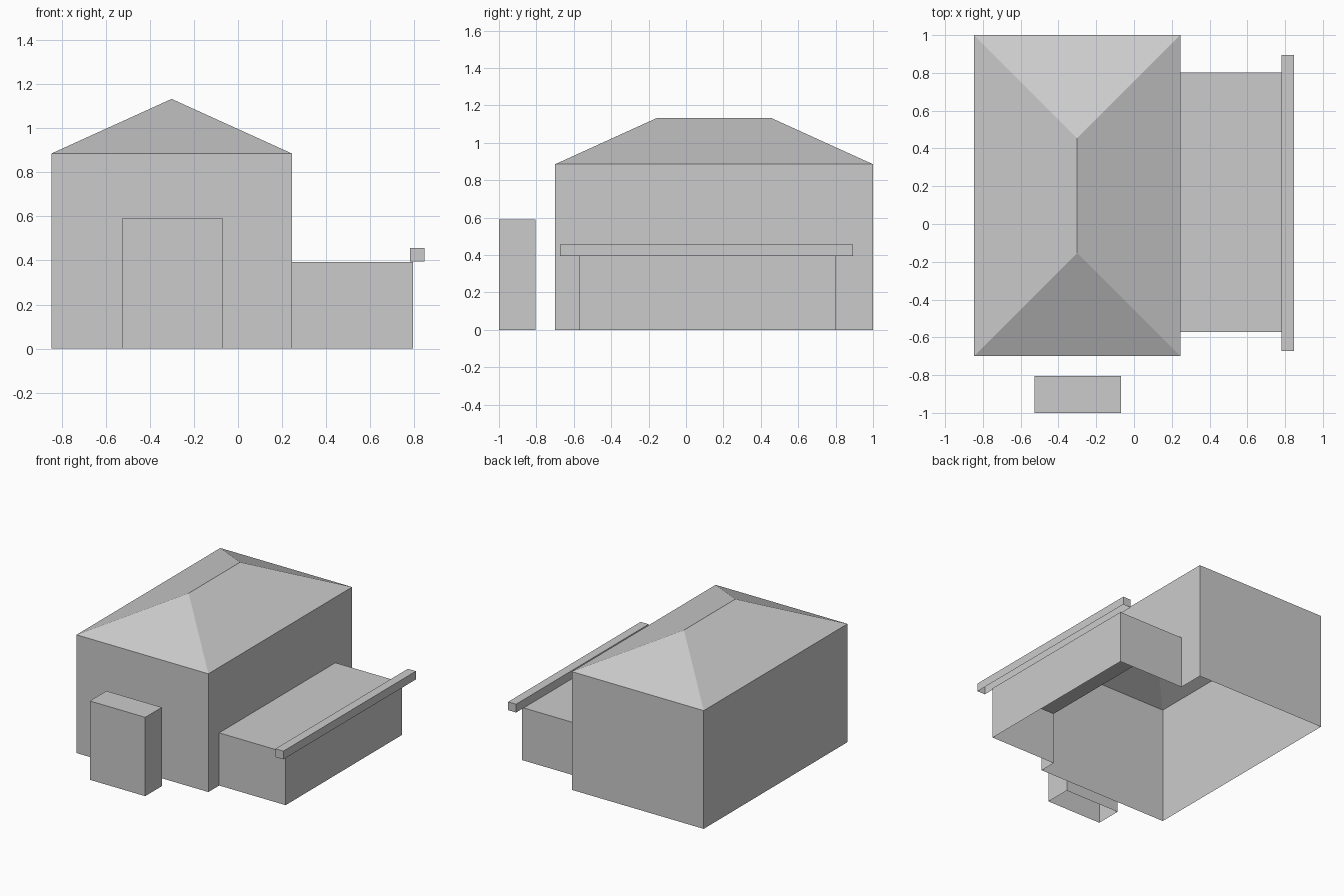
import bpy
import bmesh
from mathutils import Vector

if "Cube" in bpy.data.objects:
    bpy.data.objects.remove(bpy.data.objects["Cube"], do_unlink=True)

grey = bpy.data.materials.new("plain_grey")
grey.use_nodes = True
colour = (0.6, 0.6, 0.6, 1)
grey.diffuse_color = colour
grey.node_tree.nodes["Principled BSDF"].inputs["Base Color"].default_value = colour


def finish(name, bm):
    mesh = bpy.data.meshes.new(name)
    bm.to_mesh(mesh)
    bm.free()
    mesh.materials.append(grey)
    obj = bpy.data.objects.new(name, mesh)
    bpy.context.collection.objects.link(obj)
    return obj


def open_box(name, lo, hi, open_sides):
    """Thin-walled box between two corners, without the faces that point to open_sides."""
    bm = bmesh.new()
    bmesh.ops.create_cube(bm, size=1)
    bm.normal_update()
    gone = [f for f in bm.faces
            if any(f.normal.dot(Vector(d)) > 0.9 for d in open_sides)]
    bmesh.ops.delete(bm, geom=gone, context='FACES')
    for v in bm.verts:
        v.co = [lo[i] + (v.co[i] + 0.5) * (hi[i] - lo[i]) for i in range(3)]
    return finish(name, bm)


def sheet(name, polygons):
    bm = bmesh.new()
    for points in polygons:
        bm.faces.new([bm.verts.new(p) for p in points])
    bmesh.ops.remove_doubles(bm, verts=bm.verts, dist=0.0001)
    return finish(name, bm)


DOWN, UP, POS_X, NEG_X = (0, 0, -1), (0, 0, 1), (1, 0, 0), (-1, 0, 0)

# Main dimensions
x0, x1, y0, y1 = -0.847, 0.245, -0.7, 1.0
eave, ridge = 0.885, 1.133
wing_y0, wing_y1, wing_top = -0.572, 0.802, 0.394

# House walls, with the side wall cut away where the wing opens into it
open_box("house_walls", (x0, y0, 0), (x1, y1, eave), [DOWN, UP, POS_X])
side = [(y0, 0), (wing_y0, 0), (wing_y0, wing_top), (wing_y1, wing_top),
        (wing_y1, 0), (y1, 0), (y1, eave), (y0, eave)]
sheet("house_side_wall", [[(x1, y, z) for y, z in side]])

# Hipped roof
half = (x1 - x0) / 2
front_end = (x0 + half, y0 + half, ridge)
back_end = (x0 + half, y1 - half, ridge)
a, b, c, d = [(x, y, eave) for x, y in ((x0, y0), (x1, y0), (x1, y1), (x0, y1))]
sheet("hipped_roof", [[a, b, front_end], [b, c, back_end, front_end],
                      [c, d, back_end], [d, a, front_end, back_end]])

# Low side wing with a beam along its outer edge
open_box("side_wing", (x1, wing_y0, 0), (0.795, wing_y1, wing_top), [DOWN, NEG_X])
open_box("edge_beam", (0.781, -0.673, 0.395), (0.847, 0.894, 0.457), [DOWN])

# Free-standing block in front
open_box("front_block", (-0.526, -1, 0), (-0.068, -0.804, 0.59), [DOWN])
